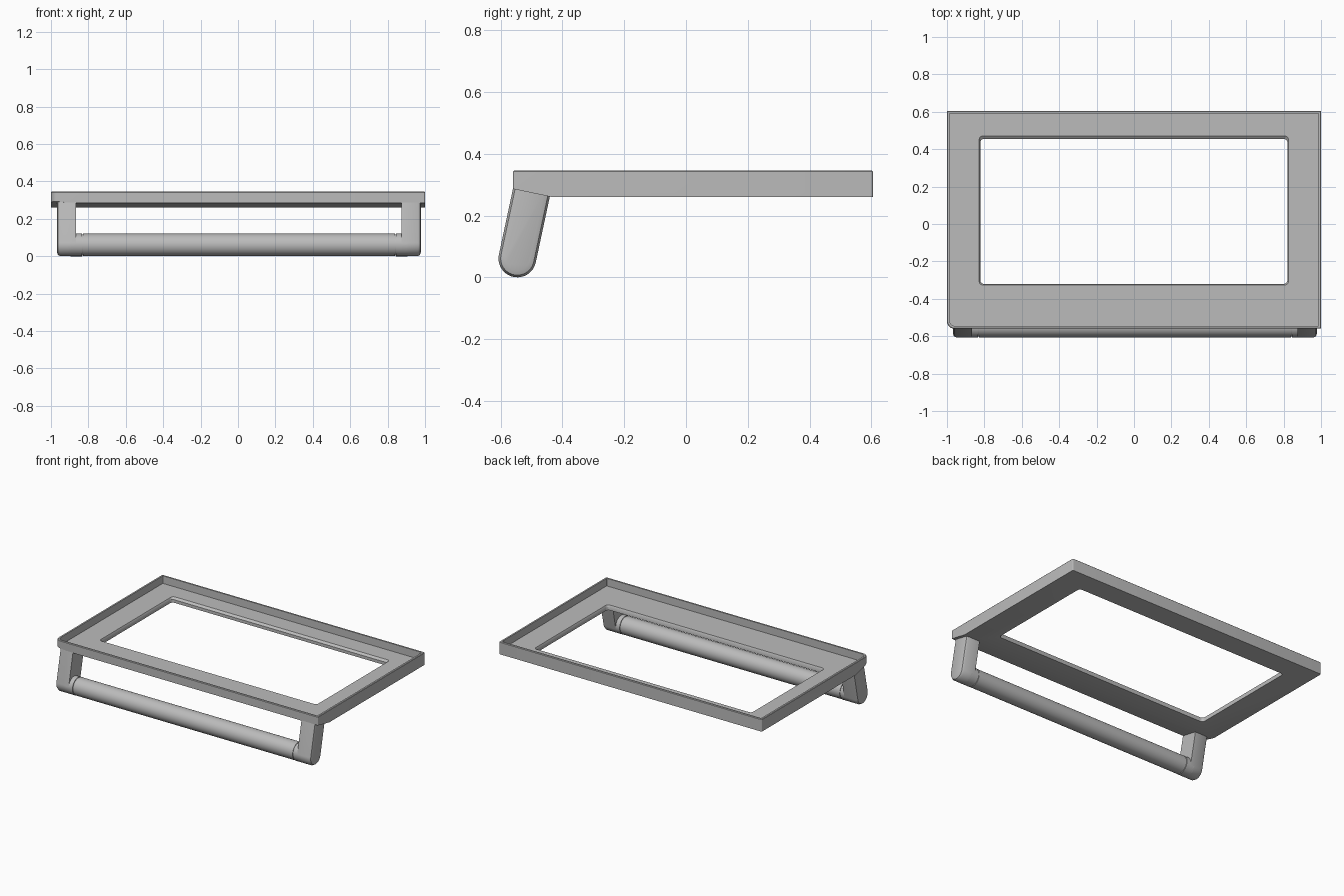
import bpy, bmesh, math
from mathutils import Vector

cube = bpy.data.objects.get("Cube")
if cube:
    bpy.data.objects.remove(cube, do_unlink=True)

grey = bpy.data.materials.new("satin grey")
grey.use_nodes = True
COLOUR = (0.50, 0.50, 0.50, 1)
grey.diffuse_color = COLOUR
grey.node_tree.nodes["Principled BSDF"].inputs["Base Color"].default_value = COLOUR


def finish(name, bm, smooth=True):
    bmesh.ops.recalc_face_normals(bm, faces=bm.faces)
    mesh = bpy.data.meshes.new(name)
    bm.to_mesh(mesh)
    bm.free()
    obj = bpy.data.objects.new(name, mesh)
    bpy.context.collection.objects.link(obj)
    mesh.materials.append(grey)
    bpy.ops.object.select_all(action='DESELECT')
    obj.select_set(True)
    bpy.context.view_layer.objects.active = obj
    if smooth:
        bpy.ops.object.shade_smooth_by_angle(angle=math.radians(35))
    return obj


def rounded_loop(bm, x0, x1, y0, y1, z, radii, steps=6):
    """Rectangle with one radius per corner, starting front left in plan."""
    corners = [(x0, y0, 1, 1), (x1, y0, -1, 1), (x1, y1, -1, -1), (x0, y1, 1, -1)]
    loop = []
    for i, ((x, y, sx, sy), r) in enumerate(zip(corners, radii)):
        for k in range(steps + 1):
            a = math.pi + (i + k / steps) * math.pi / 2
            loop.append(bm.verts.new((x + sx * r + r * math.cos(a),
                                      y + sy * r + r * math.sin(a), z)))
    return loop


def bridge(bm, a, b):
    for i in range(len(a)):
        j = (i + 1) % len(a)
        bm.faces.new((a[i], a[j], b[j], b[i]))


def trim_below(bm, point, normal):
    """Cut off what lies on the normal side of a plane and cap the cut."""
    geom = bm.verts[:] + bm.edges[:] + bm.faces[:]
    bmesh.ops.bisect_plane(bm, geom=geom, plane_co=point, plane_no=normal,
                           clear_outer=True, dist=1e-6)
    rim = [e for e in bm.edges if e.is_boundary]
    bmesh.ops.holes_fill(bm, edges=rim, sides=0)


# Tray frame: raised rim, recessed floor and a wide window
BOTTOM, FLOOR, TOP = 0.26, 0.293, 0.345
outer = (-1, 1, -0.56, 0.605)
hole = (-0.822, 0.82, -0.32, 0.455)


def inset(rect, d):
    return rect[0] + d, rect[1] - d, rect[2] + d, rect[3] - d


bm = bmesh.new()
corner = (0.04, 0.006, 0.006, 0.006)
inner_corner = (0.03, 0.004, 0.004, 0.004)
window = (0.02,) * 4
rings = [
    rounded_loop(bm, *outer, BOTTOM, corner),
    rounded_loop(bm, *outer, TOP - 0.003, corner),
    rounded_loop(bm, *inset(outer, 0.003), TOP, corner),
    rounded_loop(bm, *inset(outer, 0.014), TOP, inner_corner),
    rounded_loop(bm, *inset(outer, 0.014), FLOOR, inner_corner),
    rounded_loop(bm, hole[0] - 0.006, hole[1] + 0.006, hole[2] - 0.006, hole[3] + 0.016, FLOOR, window),
    rounded_loop(bm, *hole, FLOOR - 0.012, window),
    rounded_loop(bm, *hole, BOTTOM, window),
]
for i, ring in enumerate(rings):
    bridge(bm, ring, rings[(i + 1) % len(rings)])
bmesh.ops.remove_doubles(bm, verts=bm.verts, dist=1e-5)

# Sloped underside along the front edge, and one lifted corner
slope = Vector((0, -0.025, -0.12)).normalized()
trim_below(bm, Vector((0, -0.56, 0.286)), slope)
p, q, r = Vector((-1, -0.56, 0.297)), Vector((-0.9, -0.56, 0.285)), Vector((-1, -0.42, 0.259))
lift = (q - p).cross(r - p).normalized()
trim_below(bm, p, lift if lift.z < 0 else -lift)
finish("tray_frame", bm)


# Leaning arms with a round foot and a bevelled outer face
FOOT_Y, FOOT_Z, RADIUS = -0.546, 0.061, 0.061
SHIFT = 0.005
LEAN = math.atan2(0.047, 0.22)


def arm_profile(margin):
    r = RADIUS - margin
    pts = []
    for k in range(25):
        a = math.pi - LEAN + math.pi * k / 24
        pts.append((FOOT_Y + r * math.cos(a), FOOT_Z + r * math.sin(a)))
    # straight sides rise to meet the sloped underside
    ends = []
    for y, z in (pts[-1], pts[0]):
        target = 0.296 - 0.21 * (y + 0.05 + 0.56)
        ends.append((y + (target - z) * math.tan(LEAN), target))
    return pts + ends


def make_arm(name, side):
    bm = bmesh.new()
    sections = [(0.87, 0), (0.955, 0), (0.968, 0.007), (0.973, 0.022)]
    loops = [[bm.verts.new((side * x + SHIFT, y, z)) for y, z in arm_profile(m)]
             for x, m in sections]
    for a, b in zip(loops, loops[1:]):
        bridge(bm, a, b)
    bm.faces.new(loops[0])
    bm.faces.new(loops[-1])
    finish(name, bm)


def make_rod(name, x0, x1, radius):
    bpy.ops.mesh.primitive_cylinder_add(vertices=48, radius=radius, depth=x1 - x0,
                                        location=((x0 + x1) / 2 + SHIFT, FOOT_Y, FOOT_Z),
                                        rotation=(0, math.pi / 2, 0))
    rod = bpy.context.object
    rod.name = name
    rod.data.materials.append(grey)
    bpy.ops.object.shade_smooth_by_angle(angle=math.radians(35))


for name, side in (("left", 1), ("right", -1)):
    make_arm(name + "_arm", side)
    lo, hi = sorted((side * 0.84, side * 0.9))
    make_rod(name + "_collar", lo, hi, RADIUS)

# Grip bar with a narrow seam core showing at each collar
make_rod("grip_bar", -0.835, 0.835, RADIUS - 0.001)
make_rod("seam_core", -0.85, 0.85, RADIUS - 0.005)
